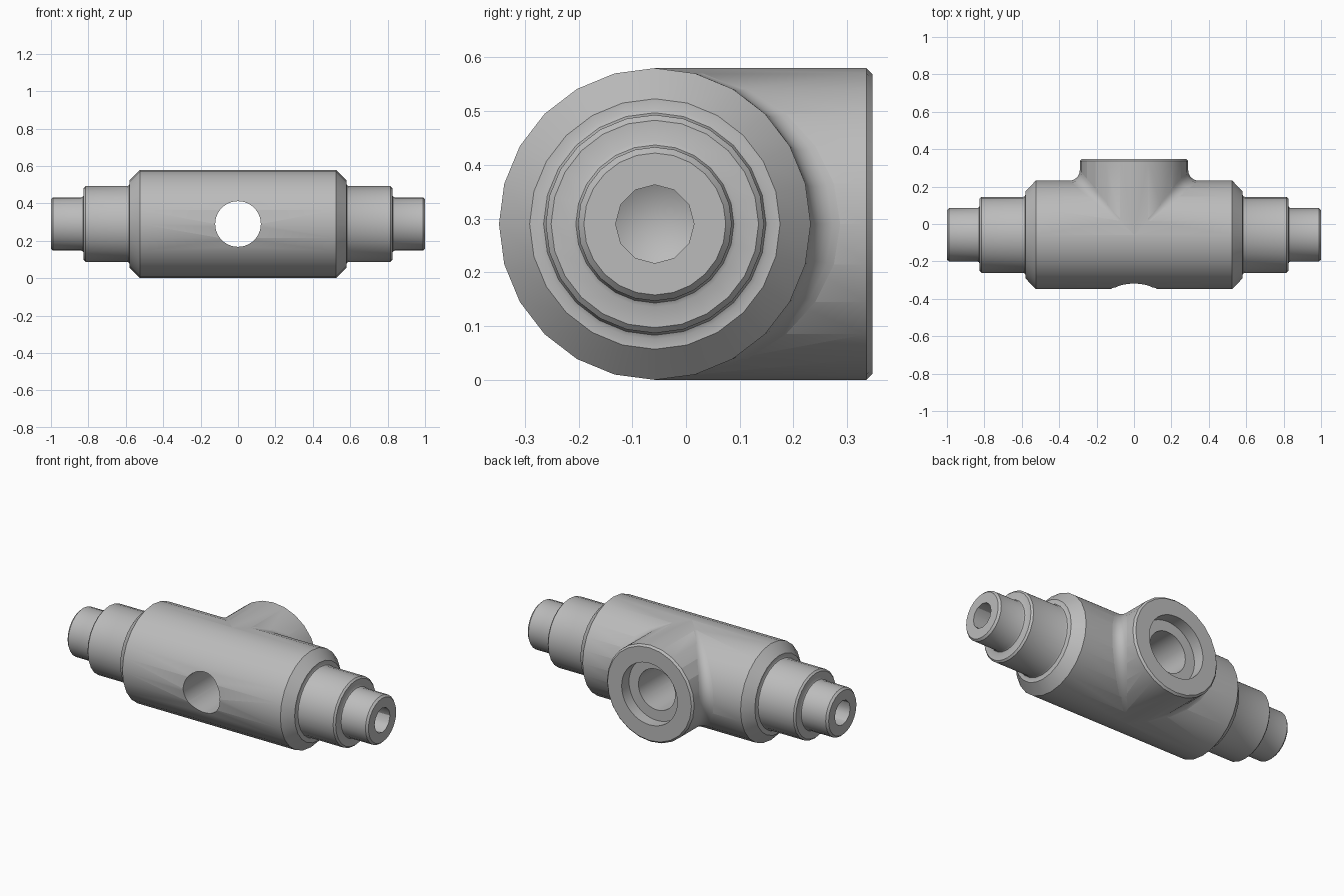
import bpy, bmesh
from math import sin, cos, pi, radians
from mathutils import Vector, Matrix

cube = bpy.data.objects.get("Cube")
if cube:
    bpy.data.objects.remove(cube, do_unlink=True)

R = 0.29                          # body and branch radius
FILLET = 0.055                    # blend between body and branch
CENTRE = Vector((0, -0.058, R))   # where the two axes cross
ALONG_X = Matrix.Rotation(pi / 2, 4, 'Y')
ALONG_Y = Matrix.Rotation(-pi / 2, 4, 'X')

steel = bpy.data.materials.new("plain_grey")
steel.use_nodes = True
GREY = (0.5, 0.5, 0.5, 1)
steel.diffuse_color = GREY
steel.node_tree.nodes["Principled BSDF"].inputs["Base Color"].default_value = GREY


def finish(name, bm):
    mesh = bpy.data.meshes.new(name)
    bm.to_mesh(mesh)
    bm.free()
    obj = bpy.data.objects.new(name, mesh)
    bpy.context.collection.objects.link(obj)
    mesh.materials.append(steel)
    return obj


def lathe(name, profile, turn, sides=24):
    """Closed solid from (distance along axis, radius) points."""
    bm = bmesh.new()
    rings = []
    for d, r in profile:
        if r == 0:
            rings.append([bm.verts.new((0, 0, d))] * sides)
        else:
            rings.append([bm.verts.new((r * cos(2 * pi * i / sides),
                                        r * sin(2 * pi * i / sides), d))
                          for i in range(sides)])
    for a, b in zip(rings, rings[1:]):
        for i in range(sides):
            j = (i + 1) % sides
            bm.faces.new(list(dict.fromkeys((a[i], a[j], b[j], b[i]))))
    for ring in (rings[0], rings[-1]):
        if ring[0] is not ring[1]:
            bm.faces.new(ring)
    bmesh.ops.recalc_face_normals(bm, faces=bm.faces)
    bm.transform(Matrix.Translation(CENTRE) @ turn)
    return finish(name, bm)


def activate(obj):
    bpy.ops.object.select_all(action='DESELECT')
    obj.select_set(True)
    bpy.context.view_layer.objects.active = obj


def combine(target, tool, operation):
    mod = target.modifiers.new(operation.title(), 'BOOLEAN')
    mod.operation, mod.object, mod.solver = operation, tool, 'EXACT'
    activate(target)
    bpy.ops.object.modifier_apply(modifier=mod.name)
    bpy.data.objects.remove(tool, do_unlink=True)


# Stepped body: chamfered barrel, collar and spigot, mirrored at both ends
half = [(0.525, R), (0.58, 0.233), (0.58, 0.215), (0.584, 0.207), (0.592, 0.203),
        (0.815, 0.203), (0.825, 0.193), (0.825, 0.155), (0.829, 0.147),
        (0.837, 0.143), (0.988, 0.143), (1.0, 0.132)]
body = lathe("valve_body", [(-d, r) for d, r in reversed(half)] + half, ALONG_X)

# Rear branch with a chamfered rim
branch = lathe("branch", [(0, R), (0.394, R), (0.405, R - 0.011)], ALONG_Y)
combine(body, branch, 'UNION')

# Cross bore and the wider recess at the branch mouth
combine(body, lathe("cross_bore", [(-0.5, 0.122), (0.6, 0.122)], ALONG_Y, 48), 'DIFFERENCE')
combine(body, lathe("recess", [(0.335, 0.185), (0.6, 0.185)], ALONG_Y, 48), 'DIFFERENCE')

# Blind drilled holes with conical bottoms in both spigots
for side in (-1, 1):
    drill = [(side * 0.64, 0), (side * 0.68, 0.073), (side * 1.1, 0.073)]
    combine(body, lathe("end_bore", drill, ALONG_X, 12), 'DIFFERENCE')

# Rolling-ball blend where the branch meets the barrel
bm = bmesh.new()
STEPS, ARC = 12, 6
for side in (-1, 1):
    rows, balls = [], []
    for i in range(STEPS + 1):
        t = -pi / 2 + pi * i / STEPS
        ball = Vector((side * cos(t), cos(t), sin(t))) * (R + FILLET)
        to_body = Vector((0, -cos(t), -sin(t)))
        to_branch = Vector((-side * cos(t), 0, -sin(t)))
        row = []
        for k in range(ARC + 1):
            n = to_body.slerp(to_branch, k / ARC) if 0 < i < STEPS else to_body
            row.append(bm.verts.new(CENTRE + ball + n * FILLET))
        rows.append(row)
        balls.append(CENTRE + ball)
    for i in range(STEPS):
        a, b = rows[i], rows[i + 1]
        for k in range(ARC):
            face = bm.faces.new((a[k], a[k + 1], b[k + 1], b[k]))
            face.normal_update()
            middle = (balls[i] + balls[i + 1]) / 2
            if face.normal.dot(middle - face.calc_center_median()) < 0:
                face.normal_flip()
bmesh.ops.remove_doubles(bm, verts=bm.verts, dist=0.0001)
blend = finish("branch_fillet", bm)

for obj in (body, blend):
    activate(obj)
    bpy.ops.object.shade_smooth_by_angle(angle=radians(30))
